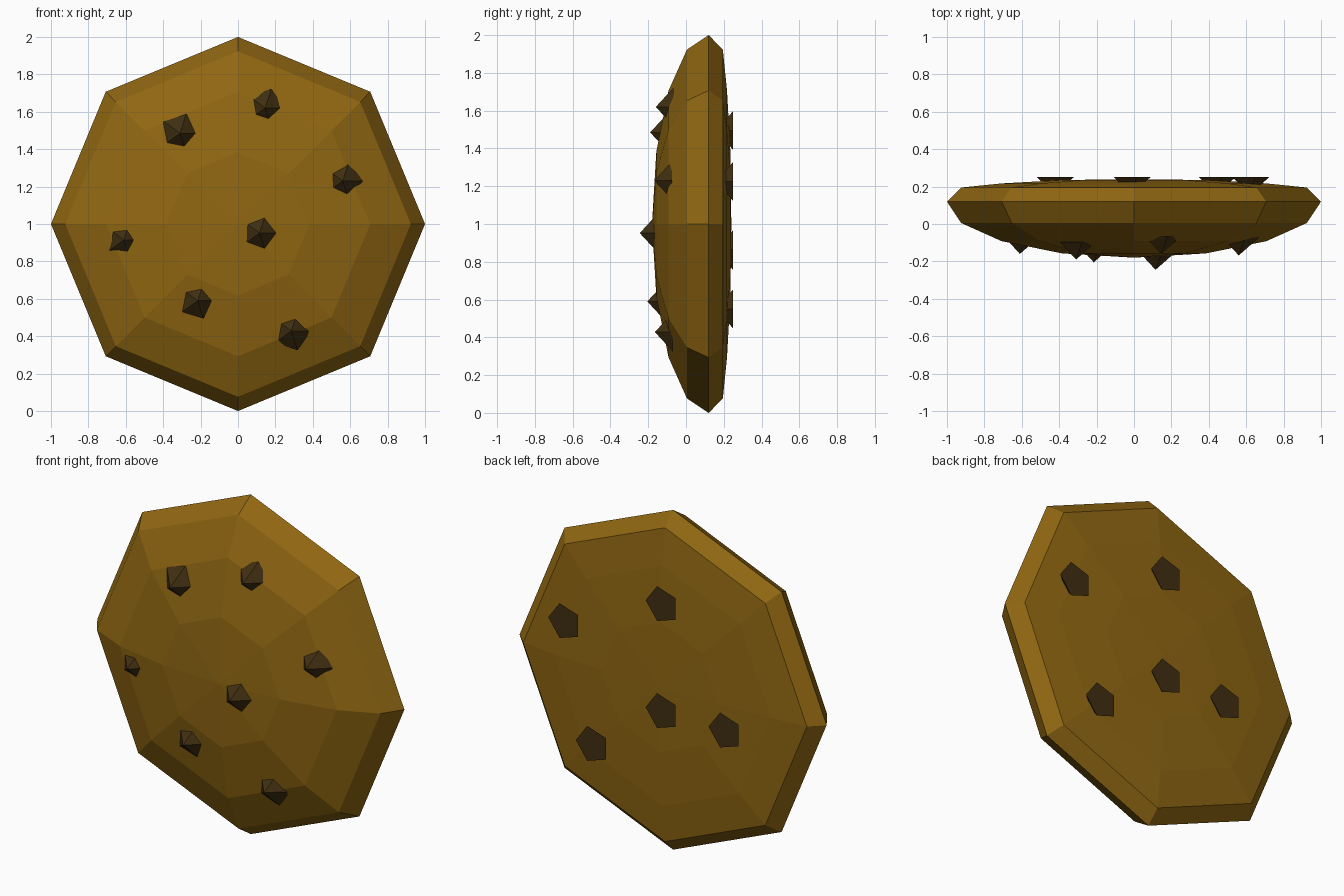
import bpy, bmesh
from math import cos, sin, radians, pi

if "Cube" in bpy.data.objects:
    bpy.data.objects.remove(bpy.data.objects["Cube"])


def material(name, rgb):
    m = bpy.data.materials.new(name)
    m.diffuse_color = (*rgb, 1)
    m.use_nodes = True
    m.node_tree.nodes["Principled BSDF"].inputs["Base Color"].default_value = m.diffuse_color
    return m


def lathe(name, sides, profile, centre, mat):
    """Revolve (radius, y) points around the y axis; a pole comes first, the end is capped."""
    bm = bmesh.new()
    pole = bm.verts.new((0, profile[0][1], 0))
    rings = [[bm.verts.new((r * cos(2 * pi * i / sides), y, r * sin(2 * pi * i / sides)))
              for i in range(sides)] for r, y in profile[1:] if r > 0]
    for i in range(sides):
        j = (i + 1) % sides
        bm.faces.new((pole, rings[0][i], rings[0][j]))
        for a, b in zip(rings, rings[1:]):
            bm.faces.new((a[i], b[i], b[j], a[j]))
    if profile[-1][0] == 0:
        end = bm.verts.new((0, profile[-1][1], 0))
        for i in range(sides):
            bm.faces.new((end, rings[-1][i], rings[-1][(i + 1) % sides]))
    else:
        bm.faces.new(rings[-1])
    bmesh.ops.recalc_face_normals(bm, faces=bm.faces)
    mesh = bpy.data.meshes.new(name)
    bm.to_mesh(mesh)
    bm.free()
    mesh.materials.append(mat)
    ob = bpy.data.objects.new(name, mesh)
    ob.location = centre
    bpy.context.collection.objects.link(ob)
    return ob


dough = material("dough", (0.28, 0.135, 0.006))
chocolate = material("chocolate", (0.052, 0.029, 0.006))

# Cookie body: domed front, widest at the rim, nearly flat back
front = [(sin(radians(a)), 0.12 - 0.30 * cos(radians(a))) for a in (0, 22.5, 45, 67.5, 90)]
back = [(0.924, 0.195), (0.707, 0.217), (0.383, 0.235), (0, 0.24)]
lathe("cookie_body", 8, front + back, (0, 0, 1), dough)

# Chocolate chips: five-sided cones pointing forward, (x, tip y, z)
RADIUS, HEIGHT = 0.108, 0.095
front_chips = [(-0.31, -0.19, 1.485), (0.145, -0.16, 1.62), (0.56, -0.168, 1.23),
               (-0.61, -0.16, 0.915), (0.115, -0.245, 0.952), (-0.215, -0.205, 0.59),
               (0.285, -0.165, 0.428)]
back_chips = [(x, 0.25 - HEIGHT, z) for x, z in
              ((-0.02, 1.495), (0.615, 1.225), (-0.02, 0.865), (-0.43, 0.86), (0.435, 0.55))]
for side, chips in (("front", front_chips), ("back", back_chips)):
    for n, spot in enumerate(chips, 1):
        lathe(f"{side}_chip_{n}", 5, [(0, 0), (RADIUS, HEIGHT)], spot, chocolate)
